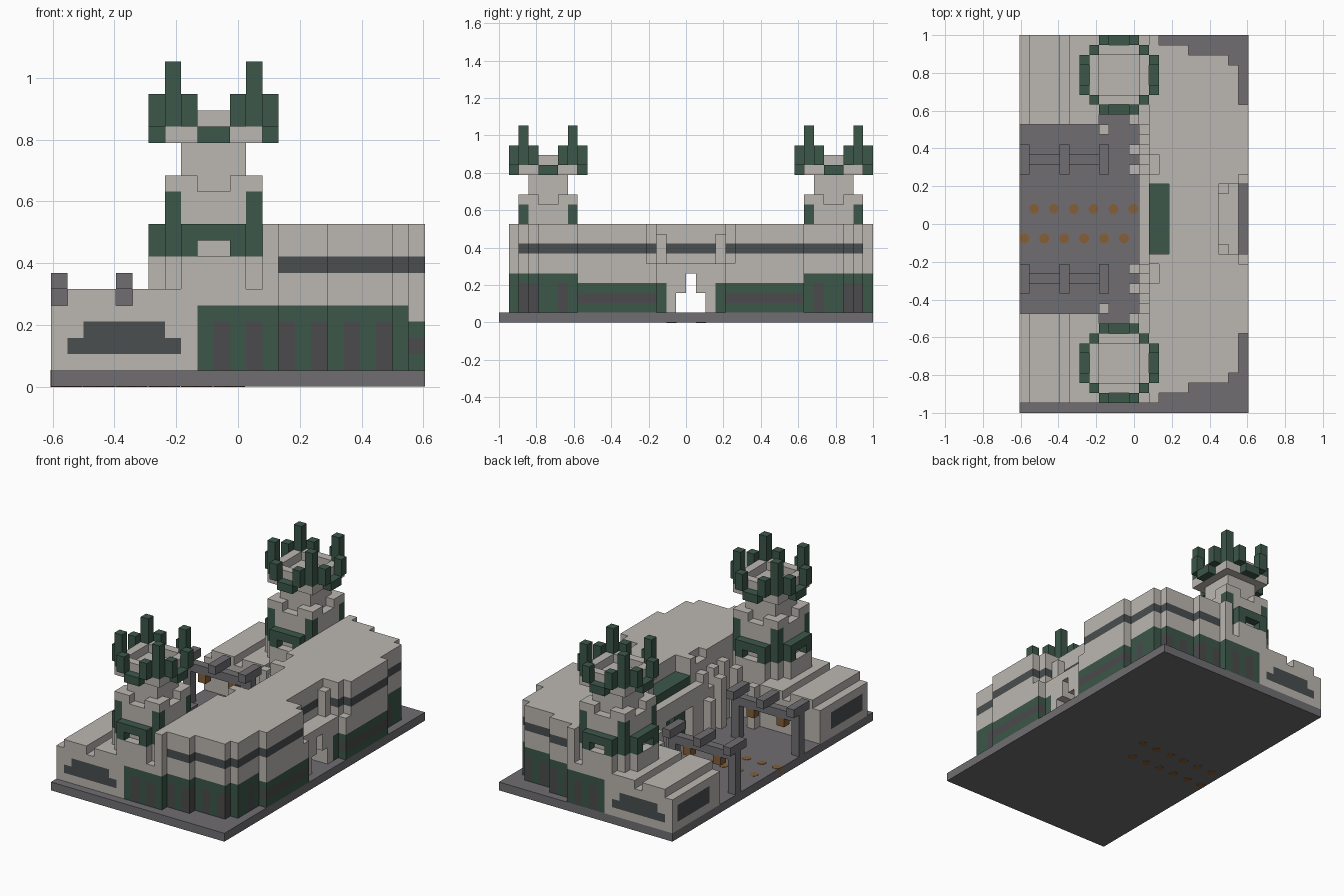
import bpy
import bmesh
from mathutils import Vector, Matrix

if "Cube" in bpy.data.objects:
    bpy.data.objects.remove(bpy.data.objects["Cube"], do_unlink=True)

U = 1 / 19                      # edge of one building block
NX, NY = 23, 38                 # plot size in blocks
MIRROR = 39                     # j -> MIRROR - j swaps front and back halves


def material(name, r, g, b):
    m = bpy.data.materials.new(name)
    m.diffuse_color = (r, g, b, 1)
    m.use_nodes = True
    bsdf = m.node_tree.nodes["Principled BSDF"]
    bsdf.inputs["Base Color"].default_value = (r, g, b, 1)
    bsdf.inputs["Roughness"].default_value = 0.9
    return m


STONE, GREEN, PAVING, GLASS, PANEL, AMBER = range(6)
MATS = [
    material("pale_stone", 0.50, 0.475, 0.44),
    material("dark_green", 0.045, 0.095, 0.068),
    material("grey_paving", 0.16, 0.155, 0.165),
    material("slate_glass", 0.068, 0.077, 0.078),
    material("dark_panel", 0.07, 0.07, 0.074),
    material("amber_lamp", 0.235, 0.112, 0.04),
]
SIDES = [Vector(d) for d in
         ((1, 0, 0), (-1, 0, 0), (0, 1, 0), (0, -1, 0), (0, 0, 1), (0, 0, -1))]


def box(cells, mat, i0, i1, j0, j1, k0, k1, both=False):
    """Fill a box of blocks; mat None carves it away."""
    for i in range(i0, i1):
        for j in range(j0, j1):
            for k in range(k0, k1):
                for jj in ((j, MIRROR - 1 - j) if both else (j,)):
                    if mat is None:
                        cells.pop((i, jj, k), None)
                    else:
                        cells[i, jj, k] = mat


def build(name, cells):
    """Turn blocks into one mesh holding only the exposed faces."""
    bm = bmesh.new()
    for (i, j, k), mat in cells.items():
        centre = Vector((i + 0.5, j + 0.5, k + 0.5))
        for n in SIDES:
            if (i + n.x, j + n.y, k + n.z) in cells:
                continue
            a = Vector((n.y, n.z, n.x)) / 2
            b = n.cross(a)
            mid = centre + n / 2
            f = bm.faces.new([bm.verts.new(mid + s * a + t * b)
                              for s, t in ((-1, -1), (1, -1), (1, 1), (-1, 1))])
            f.material_index = mat
    bmesh.ops.remove_doubles(bm, verts=bm.verts, dist=0.01)
    bmesh.ops.transform(bm, verts=bm.verts, matrix=Matrix.Scale(U, 4)
                        @ Matrix.Translation((-NX / 2, -NY / 2, 0)))
    return finish(name, bm)


def finish(name, bm):
    me = bpy.data.meshes.new(name)
    bm.to_mesh(me)
    bm.free()
    for m in MATS:
        me.materials.append(m)
    ob = bpy.data.objects.new(name, me)
    bpy.context.collection.objects.link(ob)
    return ob


# Paved base
base = {}
box(base, PAVING, 0, NX, 0, NY, 0, 1)
build("paved_base", base)

# Low wings with ridged roofs and slate windows
wings = {}
box(wings, STONE, 0, 8, 1, 10, 1, 6, True)
box(wings, STONE, 8, 13, 1, 9, 1, 6, True)
for i in (0, 4):
    box(wings, None, i, i + 1, 1, 10, 5, 6, True)
box(wings, GLASS, 1, 8, 1, 2, 2, 3, True)
box(wings, GLASS, 2, 7, 1, 2, 3, 4, True)
box(wings, GLASS, 0, 1, 2, 8, 2, 4, True)
box(wings, GREEN, 9, 13, 1, 2, 1, 5, True)
for i in (10, 12):
    box(wings, PANEL, i, i + 1, 1, 2, 1, 4, True)
build("side_wings", wings)

# Main hall with stepped corners
hall = {}
for i0, i1, j0 in ((13, 17, 2), (17, 21, 3), (21, 22, 4), (22, 23, 8)):
    box(hall, STONE, i0, i1, j0, MIRROR - j0, 1, 10)
box(hall, STONE, 13, 14, 1, 2, 1, 10, True)
for (i, j, k) in hall:
    end = j < 8 or j >= MIRROR - 8
    if k == 7 and i >= 14:
        hall[i, j, k] = GLASS
    elif k < 5 and i < 22 and end:
        slot = k < 4 and (i % 2 == 0 or j in (6, MIRROR - 7))
        hall[i, j, k] = PANEL if slot else GREEN
    elif k < 4 and i >= 21:
        hall[i, j, k] = PANEL if k == 2 and i == 22 else GREEN

# Recessed street entrance with a ledge and side piers
box(hall, None, 22, 23, 16, 23, 1, 10)
box(hall, None, 20, 23, 16, 23, 6, 10)
box(hall, None, 22, 23, 15, 16, 6, 10, True)
box(hall, STONE, 20, 21, 16, 17, 6, 9, True)
box(hall, STONE, 13, 22, 17, 22, 1, 6)

# Green hood over the courtyard gate
box(hall, None, 13, 15, 16, 23, 1, 10)
box(hall, GREEN, 13, 15, 16, 23, 1, 8)
box(hall, None, 13, 14, 24, 26, 9, 10, True)

# Staggered courtyard wall
box(hall, STONE, 12, 13, 9, 30, 1, 9)
box(hall, STONE, 12, 13, 15, 24, 1, 7)
box(hall, None, 12, 13, 15, 24, 7, 10)
for n, j in enumerate(range(9, 15)):
    box(hall, None, 12, 13, j, j + 1, 6 + (n % 2) * 2, 10, True)
for i, j, top in ((11, 9, 7), (11, 12, 7), (8, 10, 6), (11, 14, 5)):
    box(hall, STONE, i, i + 1, j, j + 1, 1, top, True)
box(hall, None, 12, 13, 17, 22, 1, 5)

# Passage through the hall
box(hall, None, 12, 23, 18, 21, 1, 3)
box(hall, None, 12, 23, 19, 20, 3, 5)
build("main_hall", hall)


def tower(name, cj):
    cells = {}
    for i in range(6, 14):
        for j in range(cj - 4, cj + 4):
            dx, dy = abs(i - 9.5), abs(j + 0.5 - cj)
            far, near = max(dx, dy), min(dx, dy)
            r2 = dx * dx + dy * dy
            corner = dx == dy == 2.5
            rim = far > 3 and near < 2

            def put(mat, k0, k1):
                box(cells, mat, i, i + 1, j, j + 1, k0, k1)

            # Round stone drum and crenellated parapet
            if r2 < 16:
                put(STONE, 6, 8)
            if far < 3:
                put(STONE, 8, 12)
                if near > 1 and far > 2:
                    put(STONE, 12, 13)
            # Green buttress arches and corner posts
            if rim:
                put(GREEN, 9 if near < 1 else 8, 10)
            if corner:
                put(GREEN, 8, 12)
            # Shaft and upper platform
            if far < 2:
                put(STONE, 12, 16)
            elif far < 3:
                put(STONE, 15, 16 if corner else 17)
            # Crown of green prongs
            if rim:
                put(GREEN, *((15, 16) if near < 1 else (16, 18)))
            if corner:
                put(GREEN, 16, 20)
    build(name, cells)


tower("front_tower", 5)
tower("back_tower", 34)

# Pergolas along the courtyard
pergola = {}
box(pergola, PAVING, 0, 9, 13, 14, 5, 6, True)
for i in (0, 4, 8):
    box(pergola, PAVING, i, i + 1, 12, 15, 6, 7, True)
for i in (0, 8):
    box(pergola, PAVING, i, i + 1, 13, 14, 1, 5, True)
build("pergolas", pergola)

# Hanging lanterns
lanterns = {}
for i in (2, 6):
    box(lanterns, AMBER, i, i + 1, 13, 14, 4, 5, True)
build("lanterns", lanterns)

# Round floor lights in two staggered rows
bm = bmesh.new()
for x0, y in ((-0.53, 0.08), (-0.58, -0.077)):
    for n in range(6):
        bmesh.ops.create_cone(
            bm, cap_ends=True, segments=12, radius1=U / 2, radius2=U / 2,
            depth=U + 0.003,
            matrix=Matrix.Translation((x0 + 2 * U * n, y, U / 2)))
for f in bm.faces:
    f.material_index = AMBER
finish("floor_lights", bm)
